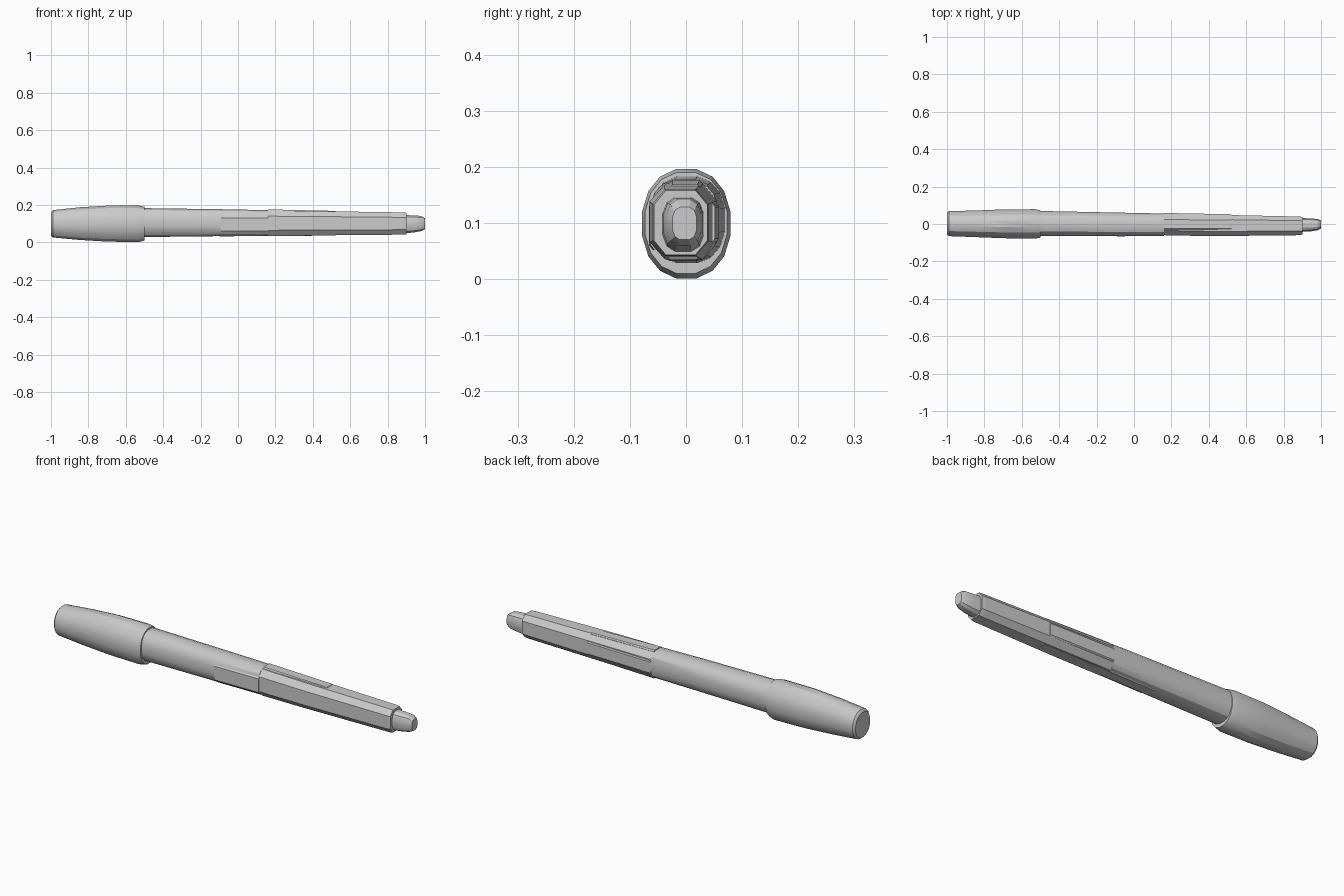
import bpy, bmesh, math

def loft(name, sections, sides=16, smooth=True):
    """Skin squarish-oval rings; section = x, ymin, ymax, zmin, zmax, squareness."""
    bm = bmesh.new()
    rings = []
    for x, y0, y1, z0, z1, power in sections:
        ring = []
        for i in range(sides):
            a = 2 * math.pi * (i + 0.5) / sides
            c, s = math.cos(a), math.sin(a)
            # scale so the outermost corners touch the stated limits
            k = math.cos(math.pi / sides) ** (2 / power)
            u = math.copysign(abs(c) ** (2 / power), c) / k
            v = math.copysign(abs(s) ** (2 / power), s) / k
            ring.append(bm.verts.new((x, (y0 + y1) / 2 + u * (y1 - y0) / 2,
                                      (z0 + z1) / 2 + v * (z1 - z0) / 2)))
        rings.append(ring)
    for a, b in zip(rings, rings[1:]):
        for i in range(sides):
            j = (i + 1) % sides
            bm.faces.new((a[i], a[j], b[j], b[i]))
    bm.faces.new(rings[0][::-1])
    bm.faces.new(rings[-1])
    bmesh.ops.recalc_face_normals(bm, faces=bm.faces)
    me = bpy.data.meshes.new(name)
    bm.to_mesh(me)
    bm.free()
    ob = bpy.data.objects.new(name, me)
    bpy.context.collection.objects.link(ob)
    if smooth:
        bpy.ops.object.select_all(action='DESELECT')
        ob.select_set(True)
        bpy.context.view_layer.objects.active = ob
        bpy.ops.object.shade_smooth_by_angle(angle=math.radians(25))
    return ob

# Swollen rear sleeve with a shallow blunt end
loft("rear_sleeve", [
    (-1.00, -0.056, 0.060, 0.035, 0.160, 2.2),
    (-0.99, -0.065, 0.069, 0.026, 0.172, 2.2),
    (-0.85, -0.070, 0.072, 0.013, 0.187, 2.2),
    (-0.70, -0.076, 0.078, 0.004, 0.196, 2.2),
    (-0.53, -0.078, 0.079, 0.001, 0.196, 2.2),
    (-0.50, -0.073, 0.073, 0.010, 0.190, 2.2)])

# Rear half of the shaft, oval and slowly tapering
loft("rear_shaft", [
    (-0.52, -0.065, 0.070, 0.028, 0.183, 2.4),
    (-0.09, -0.064, 0.061, 0.033, 0.177, 2.7),
    (0.16, -0.060, 0.056, 0.036, 0.172, 3.0)])

# Front half of the shaft, eight-sided and flatter
loft("front_shaft", [
    (0.16, -0.060, 0.055, 0.034, 0.170, 3.0),
    (0.41, -0.065, 0.050, 0.037, 0.167, 3.0),
    (0.88, -0.060, 0.040, 0.041, 0.160, 3.0),
    (0.90, -0.057, 0.038, 0.043, 0.158, 3.0)], sides=8, smooth=False)

# Stepped tip
loft("tip", [
    (0.89, -0.042, 0.032, 0.048, 0.146, 2.8),
    (0.94, -0.040, 0.030, 0.053, 0.144, 2.8),
    (0.98, -0.034, 0.027, 0.060, 0.141, 2.8),
    (1.00, -0.024, 0.019, 0.070, 0.128, 2.8)], sides=12)

# Thin raised panels: x start/end, then y and z limits at both ends
def panel(name, x0, x1, a, b):
    return loft(name, [(x0, *a, 8), (x1, *b, 8)], sides=8, smooth=False)

panel("top_panel", 0.16, 0.52, (-0.030, 0.030, 0.12, 0.176), (-0.030, 0.026, 0.12, 0.168))
panel("front_side_panel", -0.09, 0.16, (-0.066, 0.0, 0.052, 0.138), (-0.063, 0.0, 0.052, 0.138))
panel("back_side_panel", 0.16, 0.52, (0.0, 0.059, 0.065, 0.135), (0.0, 0.052, 0.065, 0.135))
panel("bottom_panel", -0.10, 0.52, (-0.035, 0.025, 0.032, 0.08), (-0.035, 0.025, 0.036, 0.08))
